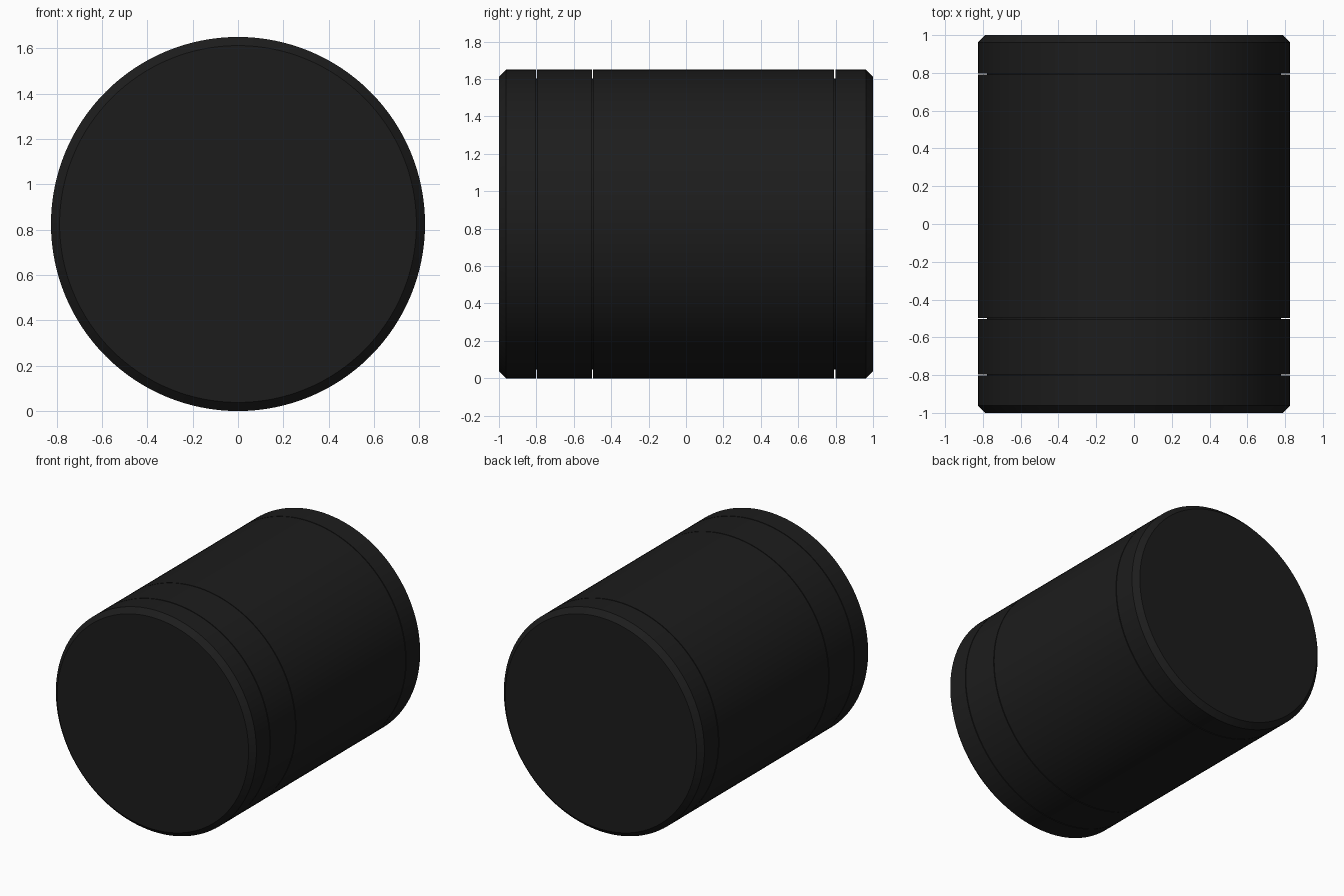
import bpy, bmesh, math
from mathutils import Vector, Matrix

if "Cube" in bpy.data.objects:
    bpy.data.objects.remove(bpy.data.objects["Cube"])

R, HALF, CHAMFER = 0.825, 1.0, 0.038
GROOVE_W, GROOVE_D = 0.006, 0.048
SEGMENTS = 128

# Side profile as (radius, y): chamfered ends with three narrow grooves
profile = [(0, -HALF), (R - CHAMFER, -HALF), (R, -HALF + CHAMFER)]
for y in (-0.8, -0.5, 0.795):
    a, b = y - GROOVE_W / 2, y + GROOVE_W / 2
    profile += [(R, a), (R - GROOVE_D, a), (R - GROOVE_D, b), (R, b)]
profile += [(R, HALF - CHAMFER), (R - CHAMFER, HALF), (0, HALF)]

# Spin the profile around the lengthwise axis
bm = bmesh.new()
verts = [bm.verts.new((r, y, 0)) for r, y in profile]
edges = [bm.edges.new(pair) for pair in zip(verts, verts[1:])]
bmesh.ops.spin(bm, geom=verts + edges, cent=(0, 0, 0), axis=(0, 1, 0),
               angle=math.tau, steps=SEGMENTS, use_duplicate=False)
bmesh.ops.remove_doubles(bm, verts=bm.verts, dist=0.0005)
bmesh.ops.recalc_face_normals(bm, faces=bm.faces)
bmesh.ops.translate(bm, verts=bm.verts, vec=(0, 0, R))

mesh = bpy.data.meshes.new("canister")
bm.to_mesh(mesh)
bm.free()
canister = bpy.data.objects.new("canister", mesh)
bpy.context.collection.objects.link(canister)

# Matte black finish
black = bpy.data.materials.new("black_plastic")
black.diffuse_color = (0.012, 0.012, 0.012, 1)
black.use_nodes = True
black.node_tree.nodes["Principled BSDF"].inputs["Base Color"].default_value = black.diffuse_color
mesh.materials.append(black)

# Smooth sides, sharp chamfers and grooves
bpy.context.view_layer.objects.active = canister
canister.select_set(True)
bpy.ops.object.shade_smooth_by_angle(angle=math.radians(30))
